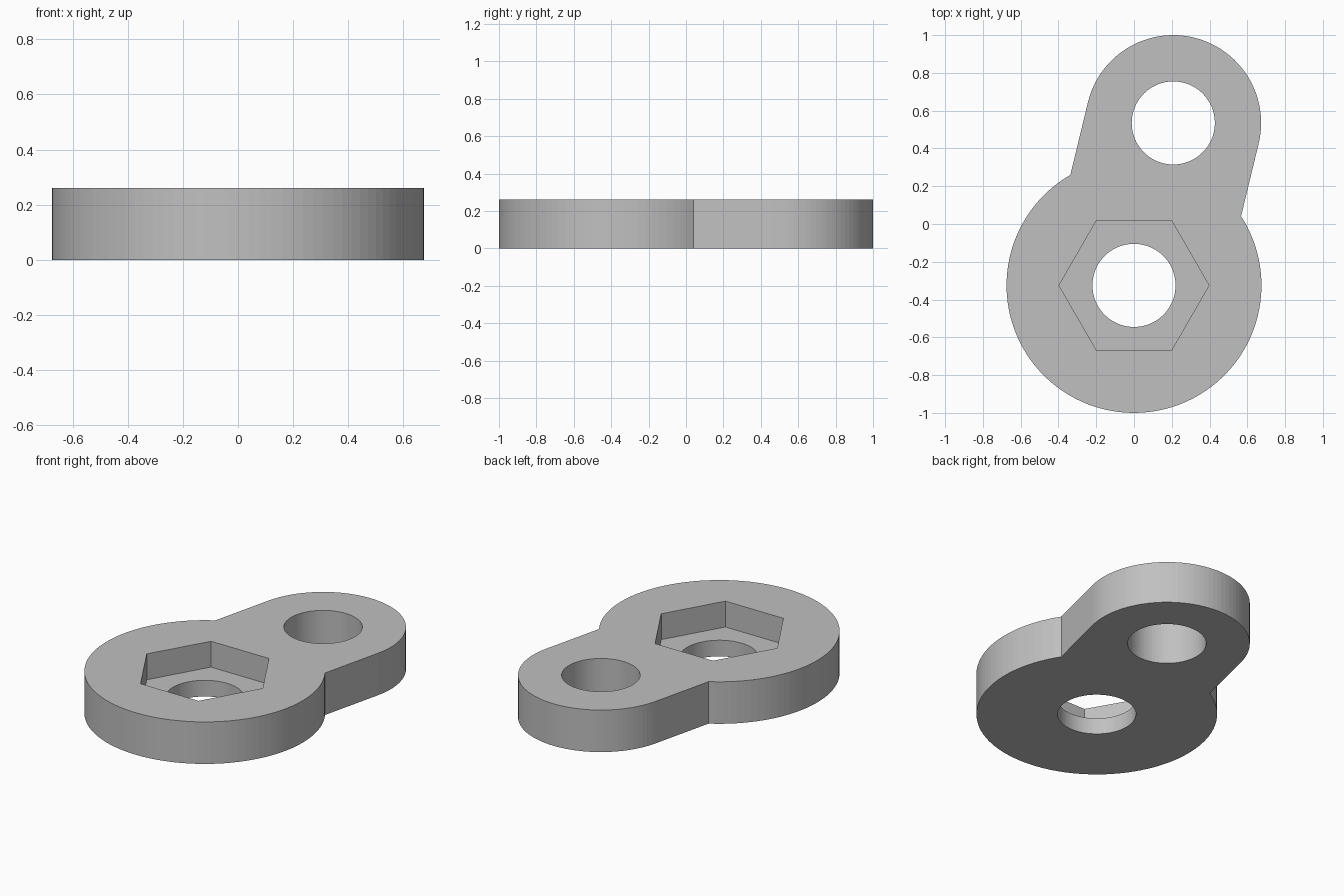
import bpy, bmesh
from math import pi, cos, sin, acos, atan2
from mathutils import Vector

cube = bpy.data.objects.get("Cube")
if cube:
    bpy.data.objects.remove(cube, do_unlink=True)

HEIGHT = 0.26
POCKET_FLOOR = 0.10
BIG, BIG_R = Vector((0, -0.325)), 0.675
SMALL, SMALL_R = Vector((0.208, 0.535)), 0.465
HOLE_R = 0.22

grey = bpy.data.materials.new("plain grey")
grey.use_nodes = True
colour = (0.53, 0.53, 0.53, 1)
grey.diffuse_color = colour
grey.node_tree.nodes["Principled BSDF"].inputs["Base Color"].default_value = colour


def arc(centre, radius, start, end, steps):
    """Points along an arc, both ends included."""
    angles = [start + (end - start) * i / steps for i in range(steps + 1)]
    return [centre + radius * Vector((cos(a), sin(a))) for a in angles]


def prism(name, outline, bottom, top):
    """Extrude a closed outline between two heights."""
    bm = bmesh.new()
    face = bm.faces.new([bm.verts.new((p.x, p.y, bottom)) for p in outline])
    raised = bmesh.ops.extrude_face_region(bm, geom=[face])["geom"]
    verts = [v for v in raised if isinstance(v, bmesh.types.BMVert)]
    bmesh.ops.translate(bm, verts=verts, vec=(0, 0, top - bottom))
    bmesh.ops.recalc_face_normals(bm, faces=bm.faces)
    mesh = bpy.data.meshes.new(name)
    bm.to_mesh(mesh)
    bm.free()
    mesh.materials.append(grey)
    obj = bpy.data.objects.new(name, mesh)
    bpy.context.collection.objects.link(obj)
    return obj


def polygon(centre, radius, sides):
    return arc(centre, radius, 0, 2 * pi, sides)[:-1]


# Plate outline: a large disc with a straight-sided, round-ended arm
axis = SMALL - BIG
heading = atan2(axis.y, axis.x)
spread = pi / 2 - acos(SMALL_R / BIG_R)
outline = arc(BIG, BIG_R, heading + spread, heading - spread + 2 * pi, 80)
outline += arc(SMALL, SMALL_R, heading - pi / 2, heading + pi / 2, 48)
plate = prism("link_plate", outline, 0, HEIGHT)

# Two through holes and the hexagonal nut pocket
cutters = [
    prism("arm_hole_cutter", polygon(SMALL, HOLE_R, 80), -0.1, HEIGHT + 0.1),
    prism("disc_hole_cutter", polygon(BIG, HOLE_R, 80), -0.1, HEIGHT + 0.1),
    prism("nut_pocket_cutter", polygon(BIG, 0.397, 6), POCKET_FLOOR, HEIGHT + 0.1),
]
bpy.context.view_layer.objects.active = plate
for cutter in cutters:
    cutter.hide_render = True
    cut = plate.modifiers.new(cutter.name, "BOOLEAN")
    cut.operation = "DIFFERENCE"
    cut.solver = "EXACT"
    cut.object = cutter
    bpy.ops.object.modifier_apply(modifier=cut.name)
    bpy.data.objects.remove(cutter, do_unlink=True)
